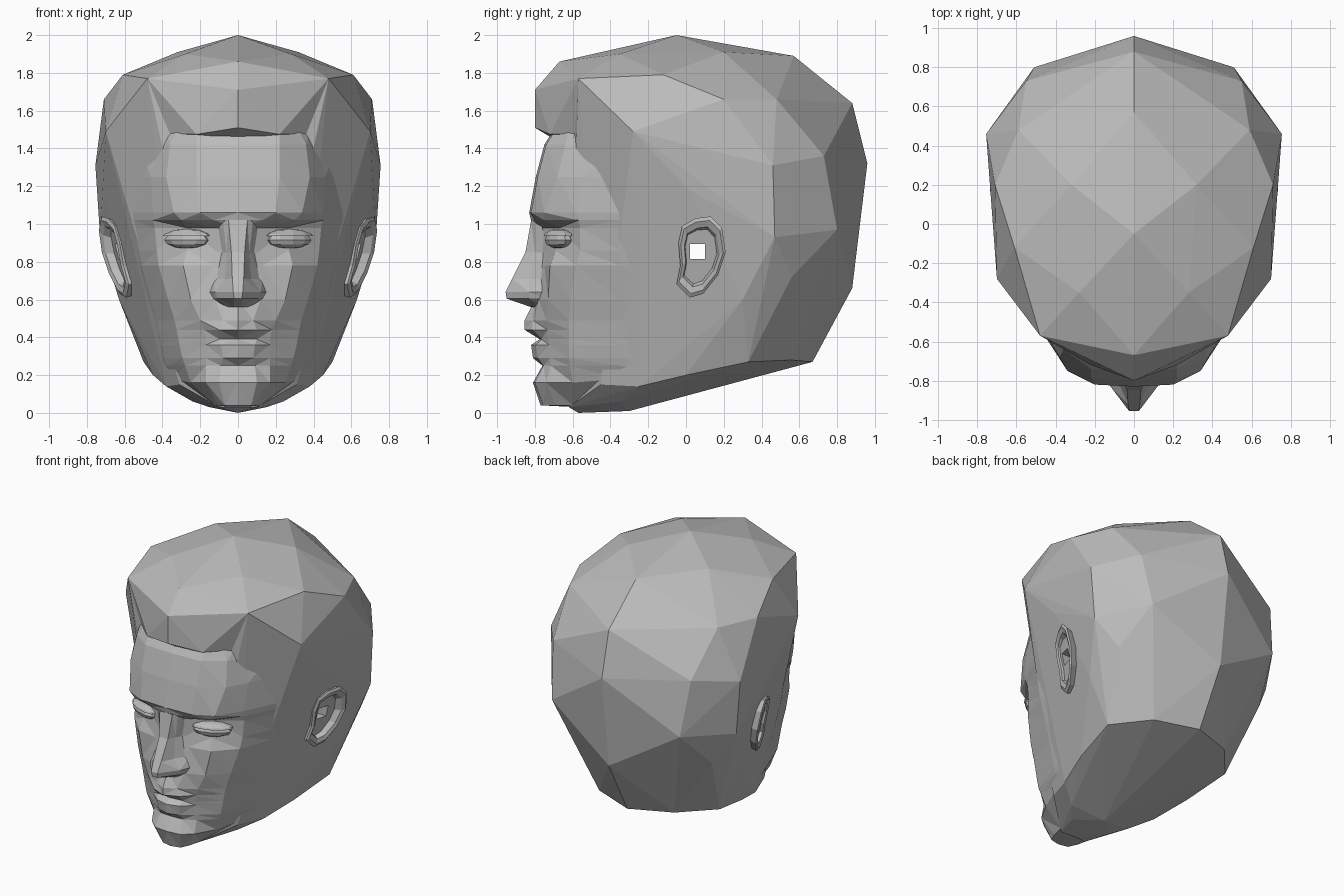
import bpy
import bmesh
from math import radians
from mathutils import Matrix, Vector

old_cube = bpy.data.objects.get("Cube")
if old_cube:
    bpy.data.objects.remove(old_cube, do_unlink=True)

# Single clay-grey material
clay = bpy.data.materials.new("clay grey")
clay.use_nodes = True
clay.diffuse_color = (0.5, 0.5, 0.5, 1)
clay.node_tree.nodes["Principled BSDF"].inputs["Base Color"].default_value = clay.diffuse_color


def finish(bm, name):
    """Turn a bmesh into a flat-shaded object."""
    mesh = bpy.data.meshes.new(name)
    bm.to_mesh(mesh)
    bm.free()
    mesh.materials.append(clay)
    obj = bpy.data.objects.new(name, mesh)
    bpy.context.collection.objects.link(obj)
    return obj


def mirrored_hull(name, half_points):
    """Faceted convex solid from the points of its left half."""
    bm = bmesh.new()
    for x, y, z in half_points:
        bm.verts.new((x, y, z))
        if x > 0:
            bm.verts.new((-x, y, z))
    bmesh.ops.convex_hull(bm, input=bm.verts[:])
    loose = [v for v in bm.verts if not v.link_faces]
    bmesh.ops.delete(bm, geom=loose, context='VERTS')
    bmesh.ops.recalc_face_normals(bm, faces=bm.faces[:])
    return finish(bm, name)


def mirrored_loft(name, half_rows):
    """Skin over half sections, listed downwards, each from centre to side."""
    bm = bmesh.new()
    rows = []
    for half in half_rows:
        full = [(-x, y, z) for x, y, z in reversed(half) if x > 0] + half
        rows.append([bm.verts.new(point) for point in full])
    for upper, lower in zip(rows, rows[1:]):
        for j in range(len(upper) - 1):
            bm.faces.new((upper[j], lower[j], lower[j + 1], upper[j + 1]))
    bmesh.ops.triangulate(bm, faces=bm.faces[:])
    bmesh.ops.dissolve_degenerate(bm, dist=.0005, edges=bm.edges[:])
    return finish(bm, name)


# Skull with hair, nape and jaw underside
crown = [(0, -.05, 2), (0, .57, 1.89), (.32, .2, 1.91), (.28, -.35, 1.9),
         (.71, .2, 1.66), (.59, .48, 1.66)]
hair_front = [(0, -.67, 1.86), (.48, -.57, 1.77), (.61, -.12, 1.79),
              (.7, -.28, 1.49), (.37, -.56, 1.47)]
back = [(0, .88, 1.64), (0, .96, 1.32), (0, .88, .66), (.55, .73, 1.36),
        (.51, .8, .97), (.755, .46, 1.31), (.73, .47, .93), (.6, .56, .72)]
sides = [(.55, -.3, 1.06), (.7, .02, 1.18), (.63, .3, .6), (.54, -.05, .62),
         (.31, -.45, .15)]
underside = [(0, .67, .27), (.3, .56, .28), (.5, .33, .27), (.45, 0, .2),
             (.38, -.25, .14), (.24, -.35, .06), (.15, -.45, .03),
             (.1, -.62, .03), (0, -.57, 0), (0, -.3, .01)]
skull = mirrored_hull("skull_and_hair", crown + hair_front + back + sides + underside)

# Swept quiff overhanging the forehead
mirrored_hull("quiff", hair_front + [(0, -.8, 1.71), (0, -.8, 1.51), (0, -.7, 1.45),
                                     (.22, -.72, 1.475)])

# Ear canal passing through the skull
bm = bmesh.new()
bmesh.ops.create_cube(bm, size=1, matrix=Matrix.Translation((0, .06, .855))
                      @ Matrix.Diagonal((2, .08, .08, 1)))
cutter = finish(bm, "ear_canal_cutter")
cutter.hide_render = True
canal = skull.modifiers.new("ear canal", 'BOOLEAN')
canal.operation = 'DIFFERENCE'
canal.solver = 'EXACT'
canal.object = cutter
bpy.context.view_layer.objects.active = skull
skull.select_set(True)
bpy.ops.object.modifier_apply(modifier=canal.name)
bpy.data.objects.remove(cutter, do_unlink=True)

# Face: height, depth at the centre line, then inner, middle and outer points
face_sections = {
    "hairline": (1.5, -.7, (.22, -.69), (.32, -.62), (.38, -.54)),
    "upper forehead": (1.42, -.75, (.22, -.74), (.36, -.64), (.42, -.53)),
    "forehead": (1.25, -.795, (.22, -.785), (.38, -.68), (.46, -.54)),
    "brow": (1.06, -.83, (.2, -.82), (.34, -.75), (.45, -.58)),
    "brow edge": (1.02, -.82, (.13, -.8), (.3, -.75), (.45, -.57)),
    "upper socket": (.98, -.79, (.11, -.75), (.27, -.67), (.44, -.56)),
    "lower socket": (.86, -.8, (.12, -.74), (.27, -.69), (.43, -.56)),
    "cheekbone": (.78, -.8, (.13, -.75), (.29, -.72), (.42, -.58)),
    "cheek": (.6, -.8, (.12, -.78), (.25, -.73), (.37, -.61)),
    "lip top": (.49, -.855, (.08, -.81), (.2, -.74), (.335, -.62)),
    "upper lip": (.44, -.855, (.1, -.815), (.18, -.735), (.325, -.62)),
    "mouth": (.39, -.775, (.1, -.765), (.17, -.73), (.315, -.62)),
    "lower lip": (.36, -.82, (.09, -.795), (.17, -.725), (.31, -.62)),
    "lower lip base": (.29, -.81, (.08, -.785), (.17, -.72), (.295, -.62)),
    "lip crease": (.25, -.76, (.09, -.755), (.17, -.715), (.28, -.615)),
    "chin": (.16, -.81, (.1, -.8), (.17, -.74), (.25, -.6)),
    "chin edge": (.04, -.77, (.07, -.755), (.1, -.69), (.12, -.6)),
    "under chin": (.03, -.57, (.04, -.55), (.06, -.52), (.08, -.48)),
}
face_rows = []
for z, centre, *front in face_sections.values():
    # The cheek runs back from the outer point to the front of the ear
    ear_z = max(z, .2)
    ear_x = min(.64, .43 + .24 * (ear_z - .2))
    bulge = .015 if .2 < z < 1.1 else 0
    cheek = ((front[-1][0] + ear_x) / 2 + bulge, -.35, (z + ear_z) / 2)
    row = [(0, centre, z)] + [(x, y, z) for x, y in front]
    face_rows.append(row + [cheek, (ear_x, -.05, ear_z)])
mirrored_loft("face", face_rows)

# Nose: ridge, flank and base at each height
nose_sections = {
    1.02: [(.05, -.82), (.08, -.8), (.1, -.77)],
    .85: [(.035, -.85), (.06, -.8), (.1, -.73)],
    .71: [(.03, -.92), (.07, -.83), (.13, -.74)],
    .64: [(.025, -.955), (.12, -.83), (.155, -.75)],
    .605: [(.02, -.95), (.11, -.83), (.14, -.75)],
    .56: [(.02, -.82), (.05, -.8), (.08, -.76)],
}
mirrored_loft("nose", [[(x, y, z) for x, y in half] for z, half in nose_sections.items()])


# Eyes with heavier upper lids
def ellipsoid(name, centre, radii, turn, upper_only=False):
    bm = bmesh.new()
    bmesh.ops.create_uvsphere(bm, u_segments=10, v_segments=6, radius=1)
    if upper_only:
        bmesh.ops.bisect_plane(bm, geom=bm.verts[:] + bm.edges[:] + bm.faces[:],
                               plane_co=(0, 0, .3), plane_no=(0, 0, 1),
                               clear_inner=True)
    place = Matrix.Translation(centre) @ Matrix.Rotation(turn, 4, 'Z')
    bm.transform(place @ Matrix.Diagonal((*radii, 1)))
    return finish(bm, name)


# Ears: a rim folded inwards from one outline given as depth and height
ear_outline = [(.02, .61), (-.05, .68), (-.03, .78), (-.04, .9), (-.02, .99),
               (.05, 1.03), (.13, 1.04), (.19, .98), (.21, .85), (.17, .73), (.09, .63)]
ear_centre = Vector((.08, .83))


def ear(name, side):
    bm = bmesh.new()
    loops = []
    for scale, sink in ((.88, .09), (1, .01), (.9, 0), (.74, .01), (.62, .06)):
        loop = []
        for point in ear_outline:
            offset = (Vector(point) - ear_centre) * scale
            y, z = ear_centre + offset
            x = .67 + offset.x * .4 + offset.y / 5 - sink
            loop.append(bm.verts.new((side * x, y, z)))
        loops.append(loop)
    count = len(ear_outline)
    for a, b in zip(loops, loops[1:]):
        for i in range(count):
            k = (i + 1) % count
            bm.faces.new((a[i], a[k], b[k], b[i]))
    bmesh.ops.triangulate(bm, faces=bm.faces[:])
    bmesh.ops.recalc_face_normals(bm, faces=bm.faces[:])
    return finish(bm, name)


for label, side in (("left", 1), ("right", -1)):
    turn = side * radians(25)
    ellipsoid(label + "_eye", (side * .27, -.675, .915), (.13, .055, .045), turn)
    ellipsoid(label + "_upper_lid", (side * .27, -.675, .92), (.15, .065, .055), turn, True)
    ear(label + "_ear", side)
